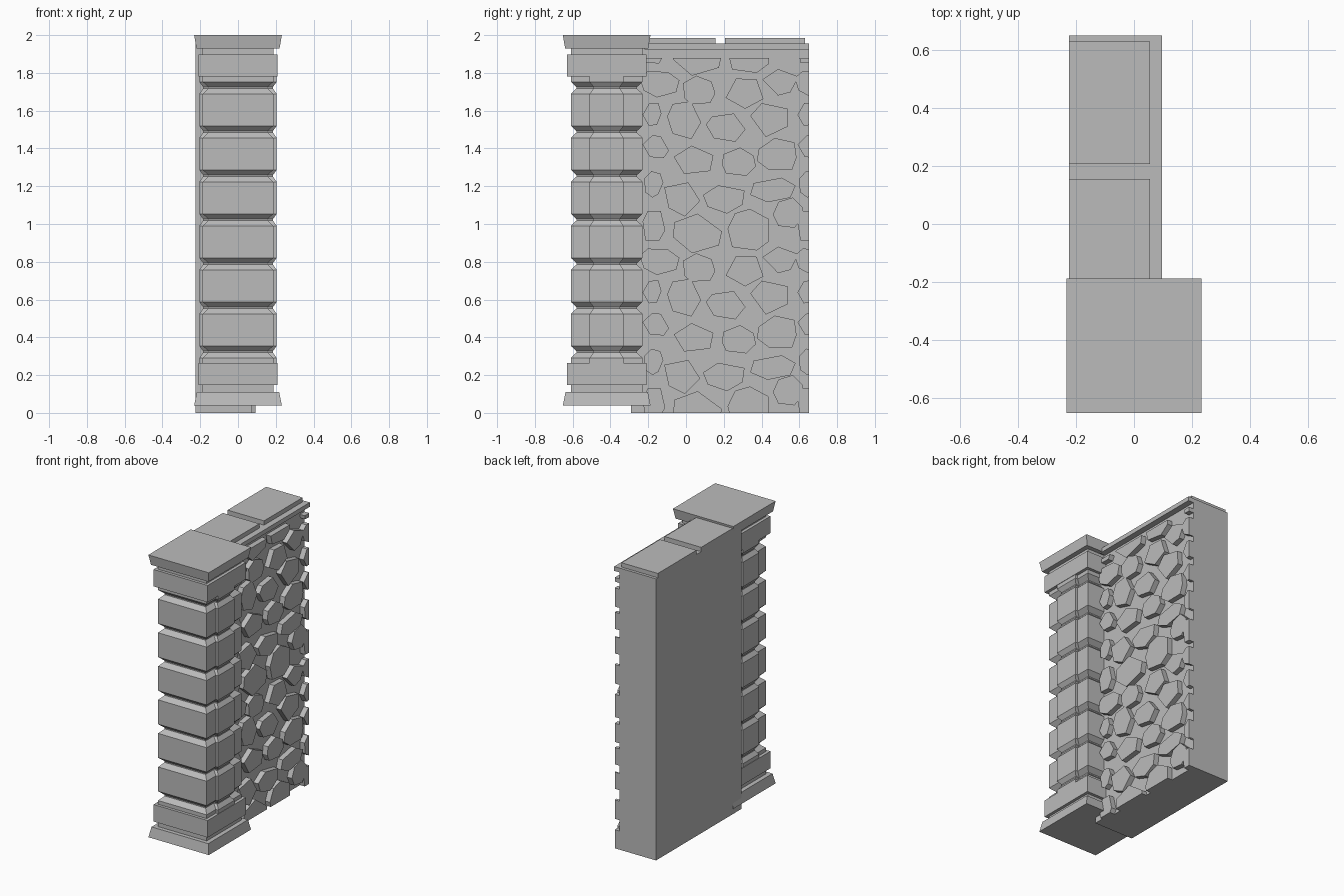
import bpy, bmesh, math, random
from mathutils import Vector

cube = bpy.data.objects.get("Cube")
if cube:
    bpy.data.objects.remove(cube, do_unlink=True)

stone_grey = bpy.data.materials.new("stone_grey")
stone_grey.use_nodes = True
stone_grey.diffuse_color = (0.5, 0.5, 0.5, 1)
stone_grey.node_tree.nodes["Principled BSDF"].inputs["Base Color"].default_value = (0.5, 0.5, 0.5, 1)


def finish(name, bm):
    """Turn a bmesh into a flat-shaded object with the stone material."""
    bmesh.ops.recalc_face_normals(bm, faces=bm.faces)
    mesh = bpy.data.meshes.new(name)
    bm.to_mesh(mesh)
    bm.free()
    mesh.materials.append(stone_grey)
    obj = bpy.data.objects.new(name, mesh)
    bpy.context.collection.objects.link(obj)
    return obj


def box(name, x0, x1, y0, y1, z0, z1):
    bm = bmesh.new()
    bmesh.ops.create_cube(bm, size=1)
    for v in bm.verts:
        v.co = (x1 if v.co.x > 0 else x0, y1 if v.co.y > 0 else y0, z1 if v.co.z > 0 else z0)
    return finish(name, bm)


PILLAR_Y = -0.42


def tower(name, half_x, half_y, profile):
    """Rectangular rings stacked along z; profile holds (inset, z) pairs."""
    bm = bmesh.new()
    rings = []
    for inset, z in profile:
        hx, hy = half_x - inset, half_y - inset
        rings.append([bm.verts.new((sx * hx, PILLAR_Y + sy * hy, z))
                      for sx, sy in ((-1, -1), (1, -1), (1, 1), (-1, 1))])
    for low, high in zip(rings, rings[1:]):
        for i in range(4):
            j = (i + 1) % 4
            bm.faces.new((low[i], low[j], high[j], high[i]))
    bm.faces.new(rings[0])
    bm.faces.new(rings[-1])
    return finish(name, bm)


# Pillar shaft: V grooves at regular heights
def grooved(depth, bottom, top):
    profile = [(0, bottom)]
    for i in range(7):
        z = 0.323 + 0.233 * i
        profile += [(0, z - 0.032), (depth, z - 0.004), (depth, z + 0.004), (0, z + 0.032)]
    return profile + [(0, top)]


tower("pillar_shaft", 0.187, 0.19, grooved(0.03, 0.1, 1.94))
tower("pillar_side_panels", 0.205, 0.09, grooved(0.02, 0.26, 1.79))

# Pillar base, bands and cap
tower("pillar_base", 0.232, 0.232, [(0, 0.04), (0.014, 0.11)])
tower("lower_band", 0.208, 0.21, [(0, 0.147), (0, 0.265)])
tower("upper_band", 0.208, 0.21, [(0, 1.78), (0, 1.897)])
tower("pillar_cap", 0.232, 0.232, [(0.012, 1.93), (0, 2.0)])

# Wall slab, ledge and coping
BACK, FACE, END = -0.225, 0.055, 0.65
box("wall_slab", BACK, FACE, -0.29, END, 0, 1.955)
box("wall_ledge", FACE - 0.02, 0.097, -0.22, END, 1.925, 1.955)
box("coping_near", BACK, FACE, -0.28, 0.155, 1.95, 1.985)
box("coping_far", BACK, FACE, 0.207, 0.63, 1.95, 1.985)
box("footing_stone", 0, 0.075, -0.29, -0.15, 0, 0.05)

# Stones of one repeating patch: centre y, centre z, width, height, in hundredths
PATCH = [
    (-17, 99, 12, 16), (6, 95, 26, 21), (33, 97, 22, 22), (-14, 80, 21, 14),
    (7, 77, 17, 15), (31, 75, 20, 16), (50, 81, 19, 14), (-18, 64, 10, 12),
    (-1, 61, 18, 20), (21, 57, 21, 15), (44, 61, 20, 18), (-16, 47, 14, 12),
    (4, 40, 21, 15), (28, 39, 18, 15), (48, 43, 21, 17), (-17, 27, 10, 14),
    (-2, 19, 19, 18), (20, 19, 22, 15), (46, 24, 24, 13), (54, 12, 16, 16),
]
STEP_Y, STEP_Z = 0.82, 0.94
STONE_TOP = 0.092


def stone_outline(rng, width, height):
    """Irregular polygon scaled to fill a width by height rectangle."""
    n = rng.choice((5, 6, 6, 7))
    turn = rng.uniform(0, math.tau)
    pts = []
    for i in range(n):
        a = turn + math.tau * (i + rng.uniform(-0.2, 0.2)) / n
        r = rng.uniform(0.88, 1.1)
        pts.append((r * math.cos(a), r * math.sin(a)))
    us, vs = zip(*pts)
    return [((u - min(us)) / (max(us) - min(us)) * width - width / 2,
             (v - min(vs)) / (max(vs) - min(vs)) * height - height / 2) for u, v in pts]


rng = random.Random(4)
bm = bmesh.new()
for cy, cz, w, h in PATCH:
    outline = stone_outline(rng, w / 100, h / 100)
    for col in (0, 1):
        for row in (-1, 0, 1):
            oy, oz = cy / 100 + col * STEP_Y, cz / 100 + row * STEP_Z
            bm.faces.new([bm.verts.new((STONE_TOP, oy + u, oz + v)) for u, v in outline])

# Trim the stones to the wall, then give them depth
for point, normal in (((0, END, 0), (0, 1, 0)), ((0, -0.235, 0), (0, -1, 0)),
                      ((0, 0, 0), (0, 0, -1)), ((0, 0, 1.88), (0, 0, 1))):
    bmesh.ops.bisect_plane(bm, geom=bm.verts[:] + bm.edges[:] + bm.faces[:],
                           plane_co=point, plane_no=normal, clear_outer=True)
sides = bmesh.ops.extrude_face_region(bm, geom=bm.faces[:], use_keep_orig=True)
for v in sides["geom"]:
    if isinstance(v, bmesh.types.BMVert):
        v.co += Vector((FACE - 0.01 - STONE_TOP, 0, 0))
finish("wall_stones", bm)
